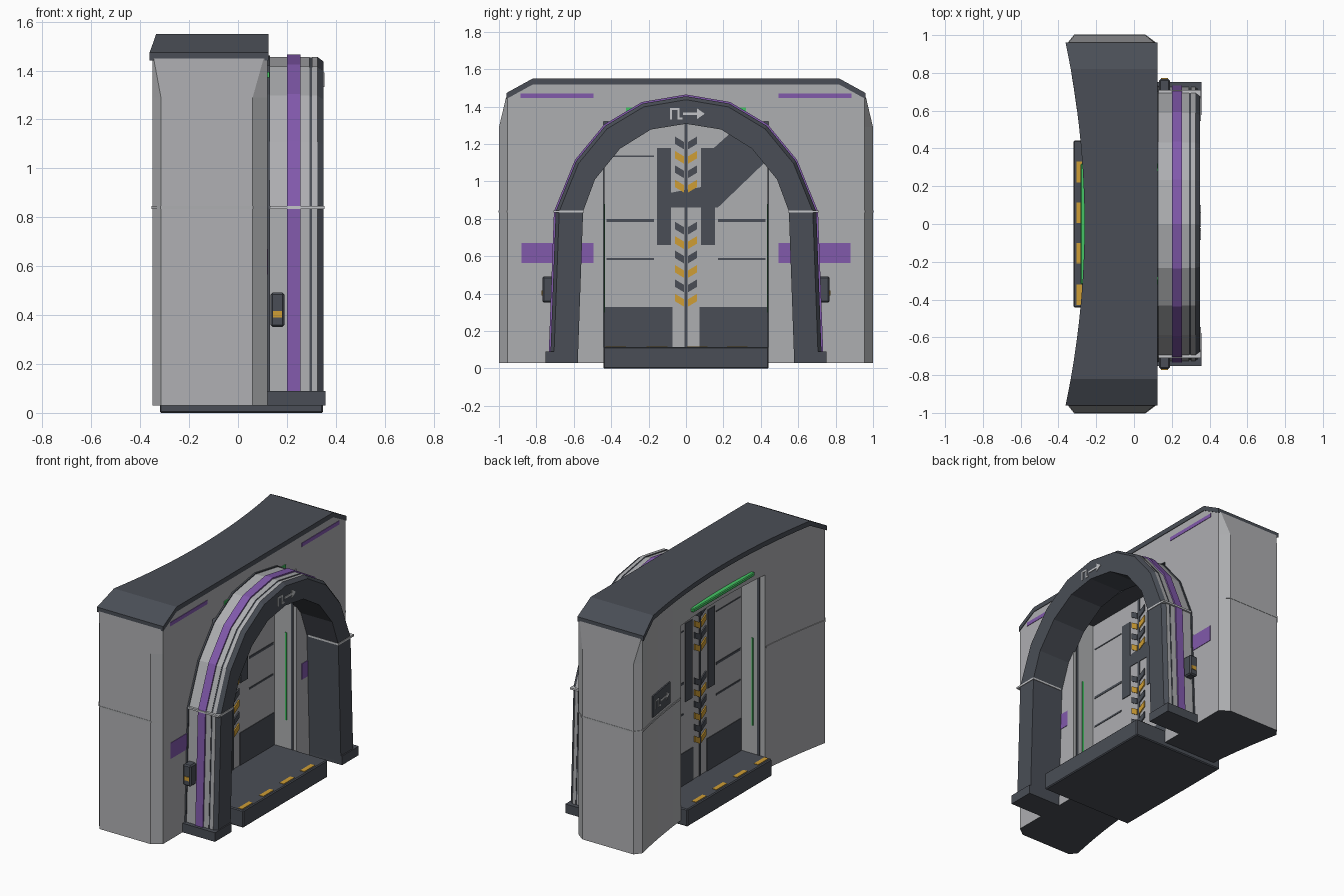
import bpy
import bmesh

old = bpy.data.objects.get("Cube")
if old:
    bpy.data.objects.remove(old, do_unlink=True)


def material(name, rgb):
    m = bpy.data.materials.new(name)
    m.use_nodes = True
    color = (*rgb, 1)
    m.diffuse_color = color
    m.node_tree.nodes["Principled BSDF"].inputs["Base Color"].default_value = color
    return m


GREY = material("wall grey", (.42, .425, .44))
DARK = material("dark slate", (.068, .076, .093))
PURPLE = material("purple", (.22, .1, .41))
YELLOW = material("amber", (.62, .34, .035))
GREEN = material("light green", (.06, .56, .13))
PALE = material("pale grey", (.55, .56, .58))


def finish(name, bm, mats, bevel=0):
    bmesh.ops.recalc_face_normals(bm, faces=bm.faces)
    mesh = bpy.data.meshes.new(name)
    bm.to_mesh(mesh)
    bm.free()
    for m in mats:
        mesh.materials.append(m)
    ob = bpy.data.objects.new(name, mesh)
    bpy.context.collection.objects.link(ob)
    if bevel:
        mod = ob.modifiers.new("Bevel", 'BEVEL')
        mod.width = bevel
    return ob


def loft(name, rings, mats, bevel=0, indices=None, base_dark=False):
    """Closed solid through rings of points; indices colour each ring segment."""
    bm = bmesh.new()
    vs = [[bm.verts.new(p) for p in r] for r in rings]
    n = len(vs[0])
    for a, b in zip(vs, vs[1:]):
        for i in range(n):
            f = bm.faces.new((a[i], a[(i + 1) % n], b[(i + 1) % n], b[i]))
            f.material_index = indices[i] if indices else 0
    bm.faces.new(vs[0])
    bm.faces.new(vs[-1])
    if base_dark:
        low = min(v.co.z for v in bm.verts) + .001
        for f in bm.faces:
            if all(v.co.z < low for v in f.verts):
                f.material_index = 1
    return finish(name, bm, mats, bevel)


def prism(name, pts, x0, x1, mat, bevel=0, shift=lambda y: 0):
    """Outline in (y, z) extruded along x."""
    return loft(name, [[(x + shift(y), y, z) for y, z in pts] for x in (x0, x1)], [mat], bevel)


def box(name, x0, x1, y0, y1, z0, z1, mat, bevel=0):
    return prism(name, [(y0, z0), (y1, z0), (y1, z1), (y0, z1)], x0, x1, mat, bevel)


def back(y):
    return -.25 - .1 * (y / .96) ** 2


def roof_z(y):
    return 1.55 - max(0, abs(y) - .82) * .55


FRONT = .12

# Wall piers, with chamfered and tapered ends
for s, side in ((1, "left"), (-1, "right")):
    rings = []
    for y in (.44, .54, .64, .74, .82, .89, .955):
        b, t = back(y), roof_z(y) - .03
        rings.append([(b, s * y, .03), (FRONT, s * y, .03), (FRONT, s * y, 1.29),
                      (FRONT, s * y, t), (b, s * y, t), (b, s * y, 1.29)])
    rings.append([(-.315, s, .03), (.06, s, .03), (.06, s, 1.29),
                  (.105, s * .962, 1.45), (-.345, s * .962, 1.45), (-.315, s, 1.29)])
    loft("wall_pier_" + side, rings, [GREY, DARK], base_dark=True)

    # Thin ridge round the pier
    trail = [(back(y) - .004, .1, y) for y in (.45, .6, .75, .87)]
    trail += [(-.354, .121, .957), (-.317, .062, 1.002)]
    loft("wall_ridge_" + side,
         [[(a, s * y, .834), (b, s * y, .834), (b, s * y, .846), (a, s * y, .846)]
          for a, b, y in trail], [GREY])

    # Painted marks on the flat wall
    box("wall_stripe_" + side, FRONT - .002, FRONT + .003, s * .495, s * .885, 1.445, 1.47, PURPLE)
    box("wall_patch_" + side, FRONT - .002, FRONT + .003, s * .495, s * .88, .565, .67, PURPLE)

    # Door jamb grooves and light strips
    for x in (-.225, .09):
        box("jamb_groove_" + side, x - .008, x + .008, s * .436, s * .442, .11, 1.32, DARK)
    for x in (-.18, .045):
        box("jamb_light_" + side, x - .005, x + .005, s * .434, s * .442, .3, .88, GREEN)

# Header over the doorway
ys = [-.44 + .11 * i for i in range(9)]
loft("wall_header", [[(back(y), y, 1.32), (FRONT, y, 1.32), (FRONT, y, 1.52), (back(y), y, 1.52)]
                     for y in ys], [GREY, DARK], base_dark=True)
box("doorway_head", -.23, .1, -.44, .44, 1.308, 1.321, DARK)

# Roof cap
ys = [-.96, -.89] + [-.82 + .1025 * i for i in range(17)] + [.89, .96]
loft("roof_cap", [[(back(y) - .012, y, roof_z(y) - .032), (FRONT + .004, y, roof_z(y) - .032),
                   (FRONT + .004, y, roof_z(y)), (back(y) - .012, y, roof_z(y))]
                  for y in ys], [DARK])

# Lamps above the doorway
box("front_lamp", FRONT - .01, FRONT + .008, -.32, .32, 1.372, 1.395, GREEN)
box("back_lamp", -.282, -.24, -.32, .32, 1.362, 1.387, GREEN, .005)

# Threshold platform with amber edge marks
box("platform", -.32, .348, -.442, .442, 0, .115, DARK, .006)
for x in (-.304, .302):
    for y in (.275, .06, -.155, -.375):
        box("platform_mark", x, x + .03, y - .055, y + .055, .112, .118, YELLOW)


# Door leaves and their painted markings, on both faces
def plate(name, pts, face, thick, mat):
    edge = -.07 + face * .03
    prism(name, pts, edge - face * .002, edge + face * thick, mat)


def rect(y0, y1, z0, z1):
    return [(y0, z0), (y1, z0), (y1, z1), (y0, z1)]


for s in (1, -1):
    box("door_leaf", -.1, -.04, 0, s * .445, .1, 1.325, GREY)
    for face in (1, -1):
        plate("door_kick_panel", rect(s * .072, s * .435, .115, .33), face, .004, DARK)
        plate("door_bar", rect(s * .08, s * .155, .66, 1.18), face, .005, DARK)
        for z, h in ((.585, .006), (.79, .008), (1.135, .004)):
            plate("door_line", rect(s * .17, s * .425, z - h, z + h), face, .003, DARK)
        rows = [.335 + .077 * i for i in range(6)] + [.945 + .077 * i for i in range(4)]
        for i, z in enumerate(rows):
            arm = [(s * .01, z - .005), (s * .06, z + .025), (s * .06, z + .065), (s * .01, z + .035)]
            plate("door_chevron", arm, face, .008, DARK if i % 2 else YELLOW)
for face in (1, -1):
    plate("door_seam", rect(-.009, .009, .11, 1.31), face, .005, DARK)
plate("door_diagonal_mark", [(-.08, .86), (.17, .86), (.43, 1.11), (.4, 1.2), (.25, 1.27),
                             (.15, 1.18), (.08, .97), (-.08, .94)], 1, .004, DARK)

# Arch: a striped section swept along paired inner and outer outlines
outer = [(.735, .05), (.706, .84), (.594, 1.115), (.437, 1.305), (.235, 1.425), (0, 1.465)]
inner = [(.578, .05), (.55, .84), (.487, 1.01), (.353, 1.175), (.187, 1.278), (0, 1.308)]
pairs = list(zip(outer, inner))
pairs += [((-o[0], o[1]), (-i[0], i[1])) for o, i in pairs[-2::-1]]
section = [(.108, 0, 1), (.108, .98, 1), (.13, .98, 1), (.13, .94, 0), (.2, .94, 2),
           (.2, 1, 2), (.255, 1, 2), (.255, .94, 0), (.292, .94, 1), (.292, .92, 1),
           (.302, .92, 1), (.302, .94, 0), (.325, .94, 1), (.35, .82, 1), (.35, 0, 1)]
loft("arch", [[(x, i[0] + (o[0] - i[0]) * t, i[1] + (o[1] - i[1]) * t) for x, t, _ in section]
              for o, i in pairs], [GREY, DARK, PURPLE], indices=[m for _, _, m in section])

for s in (1, -1):
    box("arch_foot", .108, .358, s * .578, s * .752, .03, .09, DARK)
    box("arch_band", .13, .354, s * .546, s * .709, .834, .846, PALE)
    # Control boxes on the arch legs
    box("control_box", .133, .19, s * .7, s * .768, .352, .492, DARK, .008)
    box("control_box_mark", .143, .18, s * .76, s * .772, .39, .416, YELLOW)


# Doorway and arrow pictogram
def pictogram(name, y, z, flip, x0, x1, shift=lambda y: 0):
    shapes = [rect(-.085, -.075, -.03, .03), rect(-.075, -.045, .02, .03),
              rect(-.045, -.035, -.03, .03), rect(-.035, -.02, -.03, -.02),
              rect(-.015, .065, -.006, .006), [(.06, -.028), (.1, 0), (.06, .028)]]
    for pts in shapes:
        prism(name, [(y + flip * u, z + v) for u, v in pts], x0, x1, PALE, shift=shift)


pictogram("arch_pictogram", 0, 1.362, 1, .348, .354)
prism("wall_sign", rect(.585, .815, .87, 1.01), -.008, .002, DARK, shift=back)
pictogram("wall_sign_pictogram", .7, .94, -1, -.013, -.004, back)
